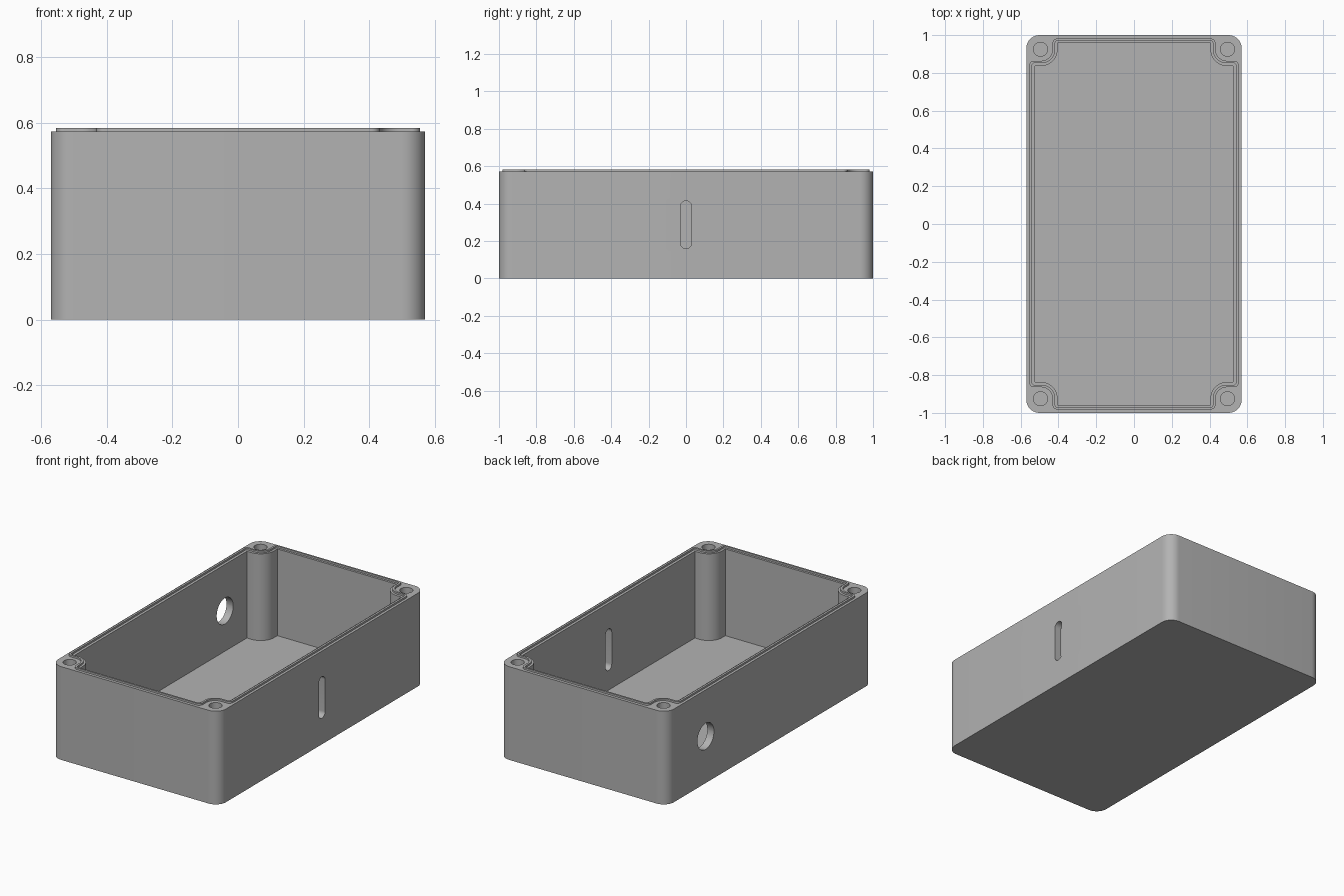
import bpy
import bmesh
from math import radians
from mathutils import Matrix, Vector

cube = bpy.data.objects.get("Cube")
if cube:
    bpy.data.objects.remove(cube)

HALF_X, HALF_Y = 0.57, 1.0
RIM, LIP_TOP, FLOOR = 0.572, 0.583, 0.04
OPENING_Z = 0.287

grey = bpy.data.materials.new("plastic grey")
grey.use_nodes = True
colour = (0.45, 0.45, 0.45, 1)
grey.diffuse_color = colour
grey.node_tree.nodes["Principled BSDF"].inputs["Base Color"].default_value = colour


def rounded(corners, steps=10):
    """Outline from (x, y, radius) corners, each replaced by an arc."""
    outline = []
    for i, (x, y, r) in enumerate(corners):
        p = Vector((x, y))
        a = (Vector(corners[i - 1][:2]) - p).normalized()
        b = (Vector(corners[(i + 1) % len(corners)][:2]) - p).normalized()
        if r == 0:
            outline.append(p)
            continue
        centre = p + (a + b) * r
        start = -b * r
        turn = start.angle_signed(-a * r)
        for k in range(steps + 1):
            outline.append(centre + Matrix.Rotation(-turn * k / steps, 2) @ start)
    return outline


def rectangle(x0, x1, y0, y1, r):
    return rounded([(x1, y0, r), (x1, y1, r), (x0, y1, r), (x0, y0, r)])


def notched(x, y, nx, ny, post_r, edge_r):
    """Rectangle whose four corners step inward around the screw posts."""
    quarter = [(x, ny, edge_r), (nx, ny, post_r), (nx, y, edge_r)]
    corners = []
    for sx, sy in ((1, 1), (-1, 1), (-1, -1), (1, -1)):
        part = [(sx * a, sy * b, r) for a, b, r in quarter]
        corners += part if sx * sy > 0 else part[::-1]
    return rounded(corners)


def prism(name, outline, low, high, sideways=False):
    """Extrude an outline upward, or along x with the outline in y and z."""
    bm = bmesh.new()
    face = bm.faces.new([bm.verts.new((p.x, p.y, low)) for p in outline])
    top = bmesh.ops.extrude_face_region(bm, geom=[face])["geom"]
    bmesh.ops.translate(bm, vec=(0, 0, high - low),
                        verts=[v for v in top if isinstance(v, bmesh.types.BMVert)])
    if sideways:
        for v in bm.verts:
            v.co = v.co.zxy
    bmesh.ops.recalc_face_normals(bm, faces=bm.faces)
    mesh = bpy.data.meshes.new(name)
    bm.to_mesh(mesh)
    bm.free()
    mesh.materials.append(grey)
    obj = bpy.data.objects.new(name, mesh)
    bpy.context.collection.objects.link(obj)
    return obj


def combine(target, tool, operation):
    bpy.context.view_layer.objects.active = target
    mod = target.modifiers.new(operation, "BOOLEAN")
    mod.operation, mod.object, mod.solver = operation, tool, "EXACT"
    bpy.ops.object.modifier_apply(modifier=mod.name)
    bpy.data.objects.remove(tool)


# Outer shell and raised sealing lip
box = prism("enclosure_box", rectangle(-HALF_X, HALF_X, -HALF_Y, HALF_Y, 0.07), 0, RIM)
lip = prism("sealing_lip", notched(0.554, 0.982, 0.431, 0.864, 0.06, 0.025), RIM - 0.02, LIP_TOP)
lip_inside = prism("lip_inside", notched(0.541, 0.971, 0.418, 0.852, 0.07, 0.015), 0.5, 0.7)
combine(lip, lip_inside, "DIFFERENCE")
combine(box, lip, "UNION")

# Cavity leaving the floor and corner posts
cavity = prism("cavity", notched(0.525, 0.958, 0.404, 0.836, 0.09, 0), FLOOR, 0.7)
combine(box, cavity, "DIFFERENCE")

# Blind screw holes in the corner posts
for sx in (-1, 1):
    for sy in (-1, 1):
        x, y, r = sx * 0.495, sy * 0.925, 0.037
        hole = prism("screw_hole", rectangle(x - r, x + r, y - r, y + r, r * 0.999), 0.17, 0.7)
        combine(box, hole, "DIFFERENCE")

# Side openings: left slot, right round hole, right slot open at the rim
slot = prism("left_slot", rectangle(-0.03, 0.03, 0.16, 0.415, 0.0299), 0.45, 0.7, True)
port = prism("round_port", rectangle(0.543, 0.703, OPENING_Z - 0.08, OPENING_Z + 0.08, 0.0799),
             -0.7, -0.45, True)
notch = prism("cable_notch", rectangle(-0.66, -0.585, OPENING_Z - 0.0375, 0.75, 0.0374),
              -0.7, -0.45, True)
for opening in (slot, port, notch):
    combine(box, opening, "DIFFERENCE")

# Smooth rounded walls with crisp edges
bpy.ops.object.select_all(action="DESELECT")
box.select_set(True)
bpy.context.view_layer.objects.active = box
bpy.ops.object.shade_smooth_by_angle(angle=radians(30))
